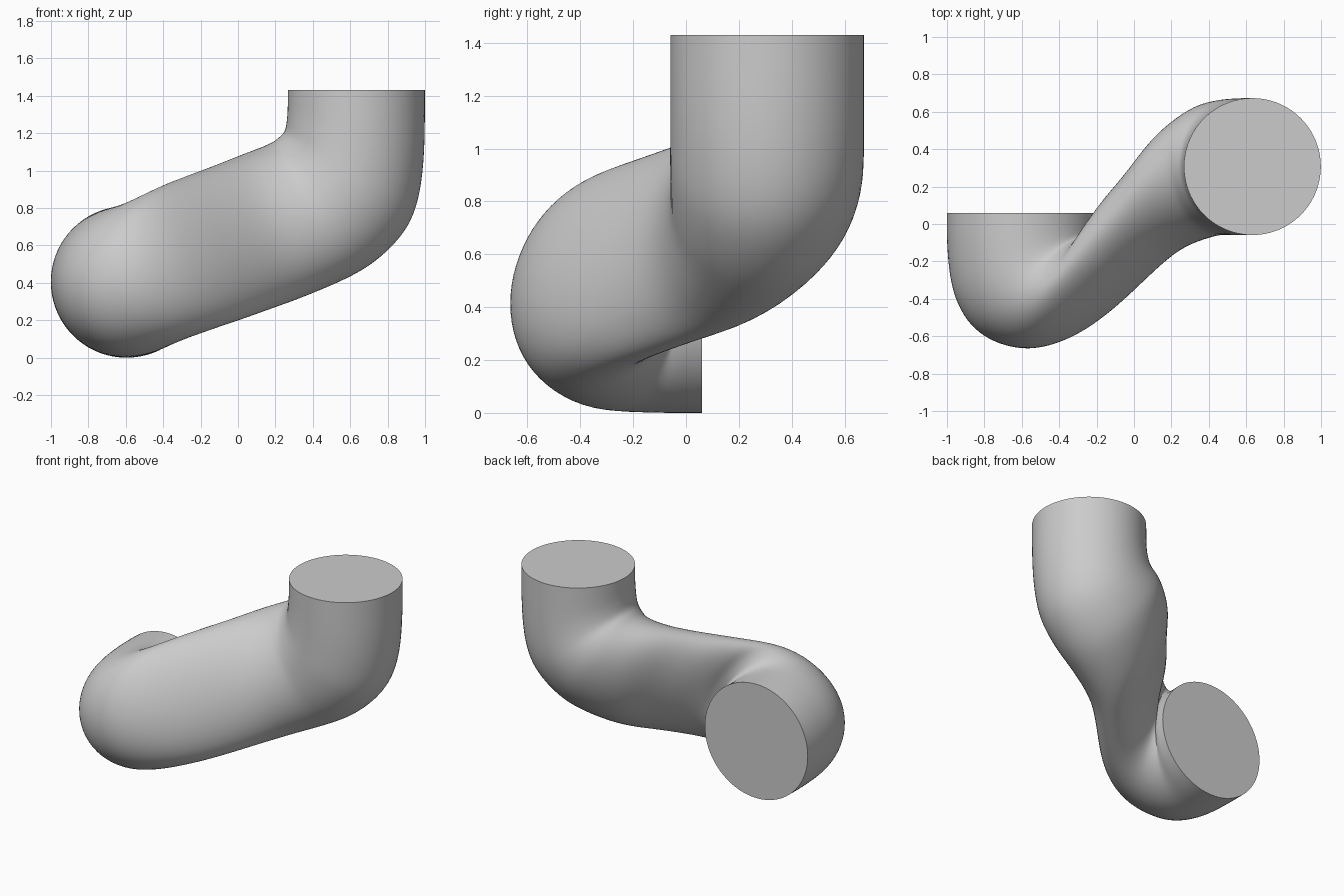
import bpy, bmesh, math
from mathutils import Vector

if "Cube" in bpy.data.objects:
    bpy.data.objects.remove(bpy.data.objects["Cube"])

# Key rings along the bent pipe: centre x,y,z | side axis x,y,z | upper axis x,z
RINGS = [
    (-.595, .06, .405, -.405, 0, 0, 0, .405),
    (-.597, -.06, .405, -.402, -.05, 0, 0, .405),
    (-.585, -.205, .41, -.38, -.175, -.03, -.02, .405),
    (-.518, -.30, .43, -.312, -.285, -.06, -.05, .405),
    (-.392, -.331, .488, -.197, -.341, -.08, -.09, .395),
    (-.262, -.272, .54, -.098, -.342, -.08, -.125, .385),
    (-.120, -.145, .591, -.035, -.325, -.08, -.14, .38),
    (.035, .015, .648, .01, -.298, -.07, -.14, .38),
    (.195, .18, .709, .025, -.317, -.05, -.155, .38),
    (.380, .28, .785, .03, -.345, -.03, -.21, .355),
    (.485, .302, .853, .02, -.36, -.02, -.268, .322),
    (.573, .306, .945, .01, -.366, 0, -.322, .265),
    (.614, .307, 1.065, 0, -.366, 0, -.352, .21),
    (.631, .307, 1.22, 0, -.366, 0, -.365, .115),
    (.633, .307, 1.43, 0, -.366, 0, -.366, 0),
]
SIDES, STEPS = 72, 8


def blend(a, b, c, d, t):
    """Smooth curve from b to c, guided by a and d."""
    return [0.5 * (2*q + (r - p)*t + (2*p - 5*q + 4*r - s)*t*t
                   + (3*q - p - 3*r + s)*t**3)
            for p, q, r, s in zip(a, b, c, d)]


def reflect(a, b):
    return tuple(2*u - v for u, v in zip(a, b))


# Fill in the rings between the key rings
keys = [reflect(RINGS[0], RINGS[1])] + RINGS + [reflect(RINGS[-1], RINGS[-2])]
path = [blend(*keys[i:i + 4], s / STEPS)
        for i in range(len(RINGS) - 1) for s in range(STEPS)]
path.append(list(RINGS[-1]))

# Even out the bends, keeping the ends fixed
for _ in range(12):
    path = [path[0]] + [[(u + 2*v + w) / 4 for u, v, w in zip(*path[i - 1:i + 2])]
                        for i in range(1, len(path) - 1)] + [path[-1]]

# Skin the rings and cap both flat ends
bm = bmesh.new()
loops = []
for cx, cy, cz, px, py, pz, qx, qz in path:
    c, p, q = Vector((cx, cy, cz)), Vector((px, py, pz)), Vector((qx, 0, qz))
    angles = [2 * math.pi * k / SIDES for k in range(SIDES)]
    loops.append([bm.verts.new(c + p * math.cos(a) + q * math.sin(a)) for a in angles])
for lo, hi in zip(loops, loops[1:]):
    for k in range(SIDES):
        n = (k + 1) % SIDES
        bm.faces.new((lo[k], lo[n], hi[n], hi[k]))
bm.faces.new(loops[0])
bm.faces.new(loops[-1])
bmesh.ops.recalc_face_normals(bm, faces=bm.faces[:])

mesh = bpy.data.meshes.new("bent_pipe")
bm.to_mesh(mesh)
bm.free()
pipe = bpy.data.objects.new("bent_pipe", mesh)
bpy.context.collection.objects.link(pipe)

# Smooth sides with sharp rims
bpy.context.view_layer.objects.active = pipe
pipe.select_set(True)
bpy.ops.object.shade_smooth_by_angle(angle=math.radians(50))
